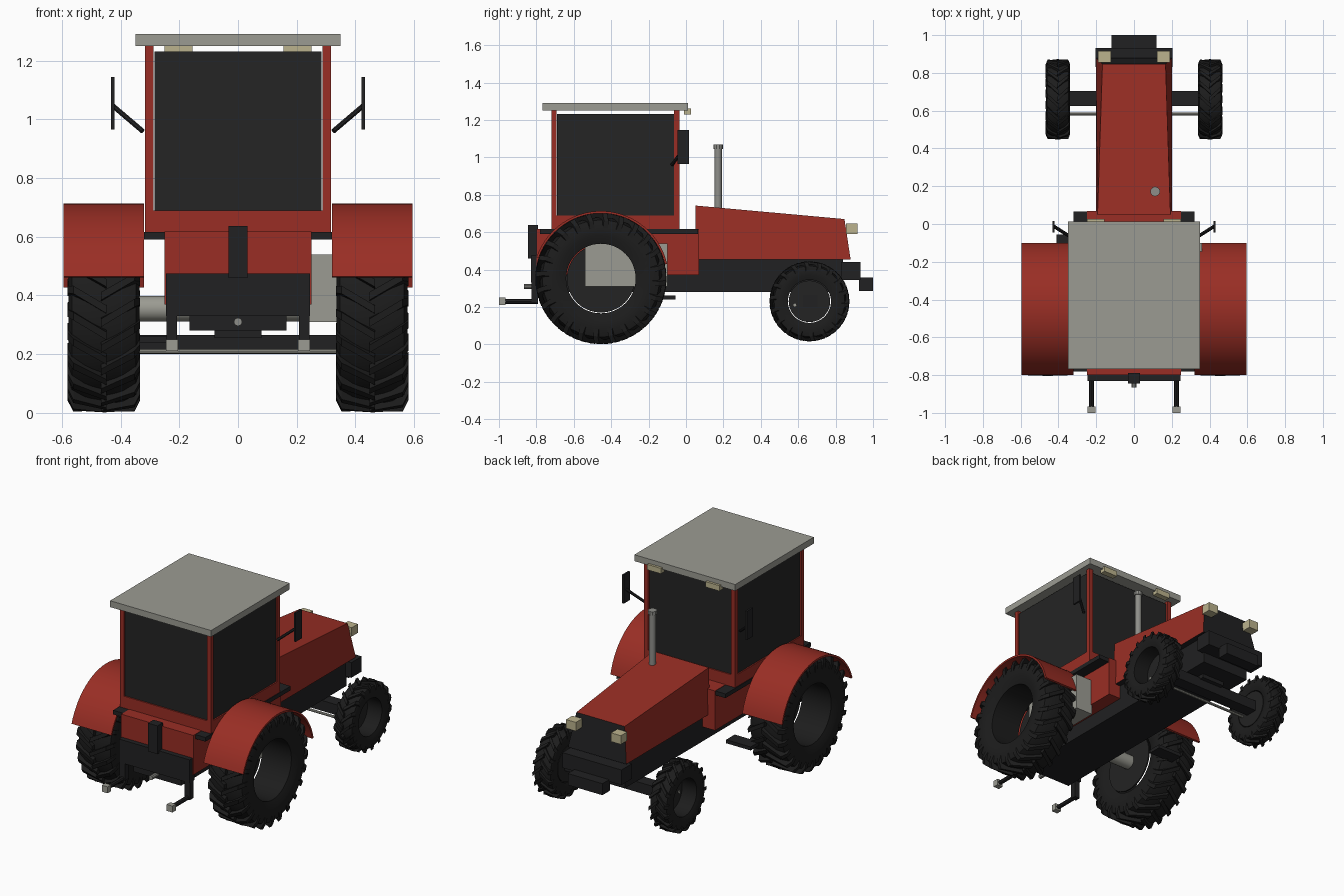
import bpy, bmesh, math
from mathutils import Vector

if "Cube" in bpy.data.objects:
    bpy.data.objects.remove(bpy.data.objects["Cube"])


def mat(name, r, g, b):
    m = bpy.data.materials.new(name)
    m.diffuse_color = (r, g, b, 1)
    m.use_nodes = True
    m.node_tree.nodes["Principled BSDF"].inputs["Base Color"].default_value = m.diffuse_color
    return m


RED = mat("red paint", 0.32, 0.027, 0.018)
GREY = mat("light grey", 0.33, 0.33, 0.29)
METAL = mat("metal", 0.27, 0.27, 0.25)
DARK = mat("dark chassis", 0.015, 0.015, 0.016)
GLASS = mat("dark glass", 0.018, 0.018, 0.018)
TYRE = mat("tyre rubber", 0.012, 0.012, 0.012)
RIM = mat("dark rim", 0.017, 0.017, 0.017)
LAMP = mat("cream lamp", 0.50, 0.45, 0.27)


def finish(bm, name, m, smooth=False):
    bmesh.ops.recalc_face_normals(bm, faces=bm.faces[:])
    me = bpy.data.meshes.new(name)
    bm.to_mesh(me)
    bm.free()
    me.materials.append(m)
    ob = bpy.data.objects.new(name, me)
    bpy.context.collection.objects.link(ob)
    if smooth:
        bpy.ops.object.select_all(action='DESELECT')
        ob.select_set(True)
        bpy.context.view_layer.objects.active = ob
        bpy.ops.object.shade_smooth_by_angle(angle=math.radians(35))
    return ob


def box(name, m, x0, x1, y0, y1, z0, z1):
    bm = bmesh.new()
    bmesh.ops.create_cube(bm, size=1)
    for v in bm.verts:
        v.co = ((x0 + x1) / 2 + v.co.x * (x1 - x0),
                (y0 + y1) / 2 + v.co.y * (y1 - y0),
                (z0 + z1) / 2 + v.co.z * (z1 - z0))
    return finish(bm, name, m)


def pair(name, m, x0, x1, *rest):
    box(name + "_right", m, x0, x1, *rest)
    box(name + "_left", m, -x1, -x0, *rest)


def rod(name, m, a, b, r, n=16, smooth=True):
    a, b = Vector(a), Vector(b)
    bm = bmesh.new()
    bmesh.ops.create_cone(bm, cap_ends=True, segments=n, radius1=r, radius2=r, depth=(b - a).length)
    bm.transform((b - a).to_track_quat('Z', 'Y').to_matrix().to_4x4())
    bmesh.ops.translate(bm, vec=(a + b) / 2, verts=bm.verts)
    return finish(bm, name, m, smooth)


def sweep(bm, profile, a0, a1, n, cy, cz, closed):
    """Turn an (x, radius) loop about an x-axis line through (cy, cz)."""
    rings = []
    for i in range(n if closed else n + 1):
        a = a0 + (a1 - a0) * i / n
        rings.append([bm.verts.new((x, cy + r * math.cos(a), cz + r * math.sin(a))) for x, r in profile])
    k = len(profile)
    for i in range(n):
        p, q = rings[i], rings[(i + 1) % len(rings)]
        for j in range(k):
            bm.faces.new((p[j], p[(j + 1) % k], q[(j + 1) % k], q[j]))
    if not closed:
        bm.faces.new(rings[0])
        bm.faces.new(rings[-1])


def wheel(name, cx, cy, cz, w, bore, r, lug_r, count, disc_x):
    # tyre carcass
    d = r - bore
    half = [(0.84, 0), (0.97, 0.3), (1, 0.62), (0.9, 0.9), (0.55, 1)]
    prof = [(cx + w * t, bore + d * h) for t, h in half]
    prof += [(cx - w * t, bore + d * h) for t, h in reversed(half)]
    bm = bmesh.new()
    sweep(bm, prof, 0, 2 * math.pi, 48, cy, cz, True)
    finish(bm, name + "_tyre", TYRE, True)
    # staggered chevron lugs
    bm = bmesh.new()
    step = 2 * math.pi / count
    for side in (-1, 1):
        for i in range(count):
            a = i * step + (step / 2 if side > 0 else 0)
            secs = []
            for t, sk, lo, hi in ((-0.08, 0.0, r - 0.02, lug_r), (0.86, -0.75, r - 0.03, lug_r - 0.003),
                                  (1.02, -0.85, r - d * 0.4, r - d * 0.12)):
                mid = a + sk * step
                secs.append([bm.verts.new((cx + side * w * t, cy + rr * math.cos(mid + da), cz + rr * math.sin(mid + da)))
                             for rr, da in ((lo, -step * .19), (lo, step * .19), (hi, step * .15), (hi, -step * .15))])
            for p, q in zip(secs, secs[1:]):
                for j in range(4):
                    bm.faces.new((p[j], p[(j + 1) % 4], q[(j + 1) % 4], q[j]))
            bm.faces.new(secs[0])
            bm.faces.new(secs[-1])
    finish(bm, name + "_lugs", TYRE)
    # recessed wheel disc
    s = 1 if cx > 0 else -1
    rod(name + "_disc", RIM, (s * disc_x, cy, cz), (s * (disc_x + 0.008), cy, cz), bore - 0.004, 40)


for s, side in ((1, "right"), (-1, "left")):
    wheel("rear_wheel_" + side, s * 0.457, -0.455, 0.352, 0.121, 0.186, 0.327, 0.351, 24, 0.343)
    wheel("front_wheel_" + side, s * 0.403, 0.66, 0.23, 0.063, 0.115, 0.197, 0.214, 18, 0.35)
    # rear fender arc
    bm = bmesh.new()
    sweep(bm, [(s * 0.32, 0.351), (s * 0.595, 0.351), (s * 0.595, 0.363), (s * 0.32, 0.363)],
          math.radians(12.8), math.radians(161.5), 28, -0.455, 0.35, False)
    finish(bm, "fender_" + side, RED, True)
    # mirror and arm
    rod("mirror_arm_" + side, DARK, (s * 0.325, -0.075, 0.96), (s * 0.425, -0.012, 1.045), 0.009, 8)
    # lift arm with ball end
    rod("lift_arm_" + side, DARK, (s * 0.225, -0.975, 0.23), (s * 0.225, -0.79, 0.23), 0.013, 8)
pair("mirror", DARK, 0.421, 0.432, -0.045, 0.015, 0.965, 1.145)
pair("lift_arm_end", GREY, 0.205, 0.245, -1.0, -0.965, 0.21, 0.25)
pair("lift_link", DARK, 0.207, 0.243, -0.825, -0.79, 0.22, 0.34)

# chassis, transmission and axles
box("chassis", DARK, -0.165, 0.165, -0.80, 0.84, 0.28, 0.46)
box("body", RED, -0.25, 0.25, -0.80, 0.07, 0.37, 0.618)
box("rear_housing", DARK, -0.245, 0.245, -0.83, -0.78, 0.33, 0.475)
box("top_hitch", DARK, -0.033, 0.033, -0.845, -0.79, 0.46, 0.637)
rod("power_shaft", METAL, (0, -0.865, 0.31), (0, -0.79, 0.31), 0.014, 10)
rod("rear_axle", GREY, (-0.345, -0.455, 0.355), (0.345, -0.455, 0.355), 0.044, 20)
box("front_axle", DARK, -0.36, 0.36, 0.625, 0.703, 0.2, 0.265)
box("axle_pivot", DARK, -0.08, 0.08, 0.60, 0.73, 0.255, 0.30)
rod("tie_rod", GREY, (-0.362, 0.582, 0.21), (0.362, 0.582, 0.21), 0.008, 8)
box("fuel_tank", GREY, 0.24, 0.36, -0.54, -0.10, 0.31, 0.54)
box("step", DARK, -0.41, -0.24, -0.14, -0.055, 0.24, 0.262)
pair("floor", DARK, 0.22, 0.32, -0.78, 0.065, 0.59, 0.616)

# hood: tapered block with a black front face
bm = bmesh.new()
sec = []
for yb, yt, zt, xt in ((0.05, 0.05, 0.742, 0.193), (0.88, 0.847, 0.67, 0.167)):
    sec.append([bm.verts.new(c) for c in ((-0.202, yb, 0.455), (0.202, yb, 0.455), (xt, yt, zt), (-xt, yt, zt))])
for j in range(4):
    k = (j + 1) % 4
    bm.faces.new((sec[0][j], sec[0][k], sec[1][k], sec[1][j]))
bm.faces.new(sec[0])
bm.faces.new(sec[1])
hood = finish(bm, "hood", RED)
hood.data.materials.append(DARK)
for p in hood.data.polygons:
    if p.normal.y > 0.7 or p.normal.z < -0.7:
        p.material_index = 1
box("bumper", DARK, -0.205, 0.205, 0.83, 0.933, 0.345, 0.44)
box("front_weight", DARK, -0.12, 0.12, 0.925, 1.0, 0.285, 0.357)
pair("headlamp", LAMP, 0.122, 0.19, 0.855, 0.917, 0.59, 0.645)

# exhaust
rod("exhaust_pipe", METAL, (0.112, 0.172, 0.69), (0.112, 0.172, 1.05), 0.02, 12)
rod("exhaust_cap", METAL, (0.112, 0.172, 1.045), (0.112, 0.172, 1.068), 0.026, 10)

# cab
box("cab_sill", RED, -0.316, 0.316, -0.72, -0.035, 0.615, 0.69)
pair("rear_post", RED, 0.288, 0.316, -0.72, -0.692, 0.68, 1.255)
pair("front_post", RED, 0.288, 0.316, -0.063, -0.035, 0.68, 1.255)
box("rear_window", GLASS, -0.284, 0.284, -0.712, -0.70, 0.685, 1.232)
box("windscreen", GLASS, -0.284, 0.284, -0.055, -0.043, 0.685, 1.232)
pair("side_window", GLASS, 0.296, 0.308, -0.69, -0.065, 0.685, 1.232)
box("roof", GREY, -0.35, 0.35, -0.767, 0.012, 1.25, 1.29)
pair("roof_lamp", LAMP, 0.155, 0.25, -0.01, 0.027, 1.228, 1.262)
